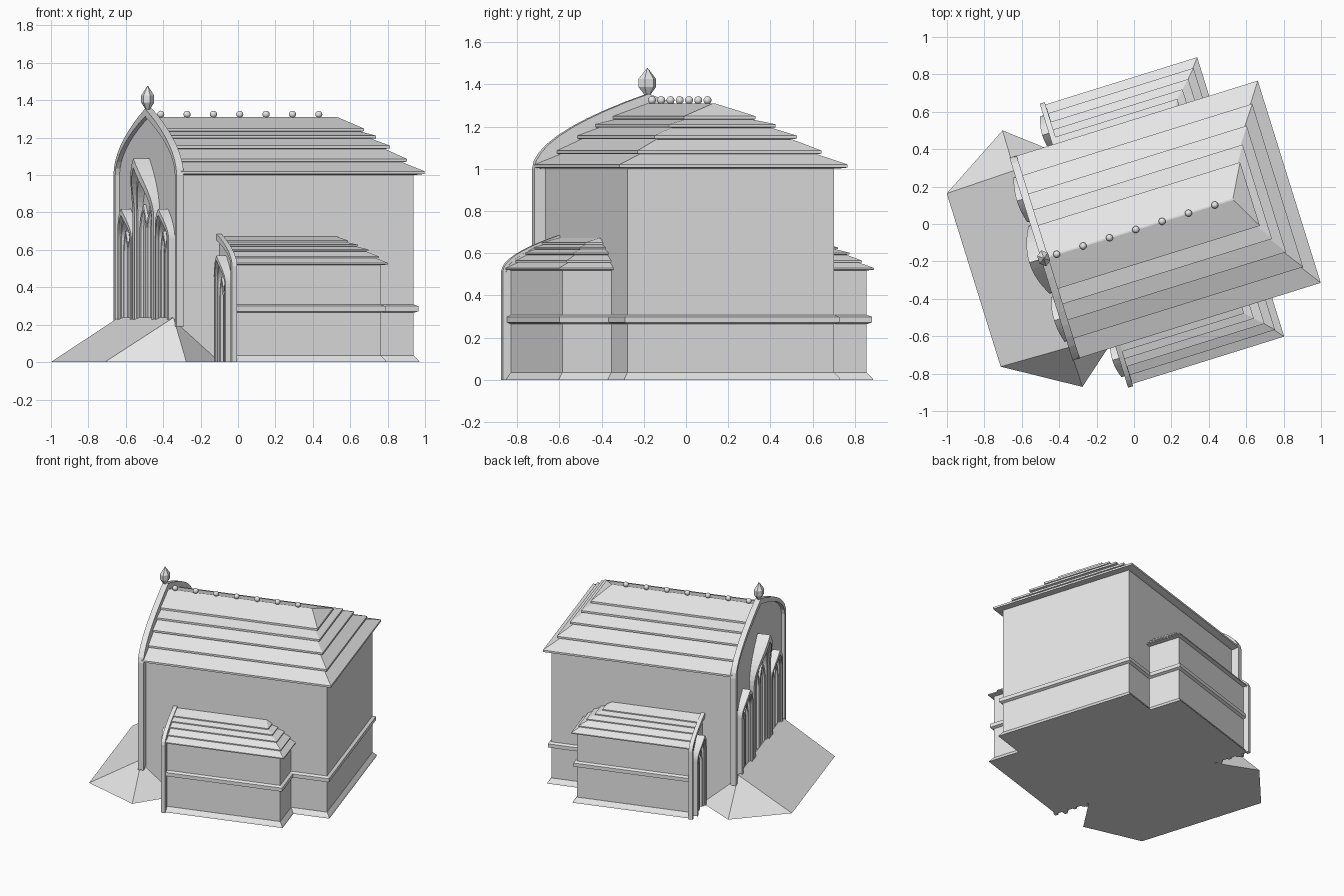
import bpy, bmesh, math
from mathutils import Matrix

if "Cube" in bpy.data.objects:
    bpy.data.objects.remove(bpy.data.objects["Cube"], do_unlink=True)

stone = bpy.data.materials.new("pale_stone")
stone.use_nodes = True
stone.diffuse_color = (0.8, 0.8, 0.8, 1)
stone.node_tree.nodes["Principled BSDF"].inputs["Base Color"].default_value = (0.8, 0.8, 0.8, 1)

# The building is drawn along its own axes, then turned in plan
PLACE = Matrix.Translation((0.009, -0.03, 0)) @ Matrix.Rotation(math.radians(17.3), 4, 'Z')


def finish(name, bm, smooth=False):
    bmesh.ops.recalc_face_normals(bm, faces=bm.faces)
    me = bpy.data.meshes.new(name)
    bm.to_mesh(me)
    bm.free()
    me.transform(PLACE)
    me.materials.append(stone)
    for p in me.polygons:
        p.use_smooth = smooth
    ob = bpy.data.objects.new(name, me)
    bpy.context.collection.objects.link(ob)
    return ob


def loft(name, x0, yc, rings):
    """Stack of rectangles (x end, half width, z) sharing a flat front at x0."""
    bm = bmesh.new()
    loops = []
    for x1, w, z in rings:
        loops.append([bm.verts.new(c) for c in ((x0, yc - w, z), (x1, yc - w, z),
                                                (x1, yc + w, z), (x0, yc + w, z))])
    for a, b in zip(loops, loops[1:]):
        for i in range(4):
            j = (i + 1) % 4
            bm.faces.new((a[i], a[j], b[j], b[i]))
    bm.faces.new(loops[0])
    bm.faces.new(loops[-1])
    return finish(name, bm)


def arch_points(yc, w, bottom, spring, apex, n=9):
    """Pointed arch outline from one foot over the apex to the other."""
    half = [(w, bottom)]
    for i in range(n):
        s = i / n
        half.append((w * (1 - s ** 1.85), spring + (apex - spring) * s))
    pts = half + [(0, apex)] + [(-y, z) for y, z in reversed(half)]
    return [(yc + y, z) for y, z in pts]


def arch_band(name, yc, w, bottom, spring, apex, t, front, back, bow=0):
    """Arched moulding of thickness t whose face can bow forward at the middle."""
    bm = bmesh.new()
    outer = arch_points(yc, w, bottom, spring, apex)
    inner = arch_points(yc, w - t, bottom, spring, apex - 1.3 * t)
    rows = []
    for (yo, zo), (yi, zi) in zip(outer, inner):
        x = front - bow * (1 - ((yo - yc) / w) ** 2)
        rows.append([bm.verts.new(c) for c in ((x, yo, zo), (back, yo, zo),
                                               (back, yi, zi), (x, yi, zi))])
    for a, b in zip(rows, rows[1:]):
        for i in range(4):
            j = (i + 1) % 4
            bm.faces.new((a[i], a[j], b[j], b[i]))
    bm.faces.new(rows[0])
    bm.faces.new(rows[-1])
    return finish(name, bm)


def arch_panel(name, yc, w, bottom, spring, apex, front, back):
    """Solid wall panel with a pointed arch outline."""
    bm = bmesh.new()
    pts = arch_points(yc, w, bottom, spring, apex)
    a = [bm.verts.new((front, y, z)) for y, z in pts]
    b = [bm.verts.new((back, y, z)) for y, z in pts]
    bm.faces.new(a)
    bm.faces.new(b)
    for i in range(len(a)):
        j = (i + 1) % len(a)
        bm.faces.new((a[i], a[j], b[j], b[i]))
    return finish(name, bm)


def tiered_roof(name, x0, yc, tiers, ridge, lip, tuck, under):
    """Overlapping hipped courses, each (x end, half width, z)."""
    for i, (x1, w, z) in enumerate(tiers):
        last = i == len(tiers) - 1
        if last:
            top = ridge
        else:
            nx, nw, nz = tiers[i + 1]
            top = (nx - tuck, nw - tuck, nz + lip * 0.3)
        loft(f"{name}_course_{i + 1}", x0, yc,
             [(x1 - under, w - under, z - lip * 0.4), (x1, w, z), (x1, w, z + lip), top])


def trims(name, x0, x1, yc, w):
    """Flared plinth and string course around sides and back."""
    loft(name + "_plinth", x0, yc, [(x1 + 0.025, w + 0.025, 0), (x1 + 0.02, w + 0.02, 0.01),
                                    (x1 + 0.001, w + 0.001, 0.035)])
    loft(name + "_string_course", x0, yc,
         [(x1, w, 0.264), (x1 + 0.02, w + 0.02, 0.272),
          (x1 + 0.02, w + 0.02, 0.299), (x1, w, 0.308)])


def window(name, yc, w, bottom, spring, apex, wall, bow, t):
    """Bowed outer moulding, inner arch, paired lancets and mullion."""
    arch_band(name + "_hood", yc, w, bottom, spring, apex, t, wall - 0.035, wall, bow)
    arch_band(name + "_inner_arch", yc, w - t, bottom, spring, apex - 1.3 * t,
              t * 0.6, wall - 0.025, wall, bow * 0.5)
    half = (w - 1.6 * t) / 2
    for s in (-1, 1):
        arch_band(f"{name}_lancet_{'left' if s > 0 else 'right'}", yc + s * half, half, bottom,
                  spring - 0.08, spring + half, half * 0.35, wall - 0.015, wall)


# Main hall
loft("hall_walls", -0.495, 0, [(0.815, 0.512, 0), (0.815, 0.512, 1.005)])
trims("hall", -0.25, 0.815, 0, 0.512)
tiered_roof("hall_roof", -0.505, 0,
            [(0.86, 0.566, 1.006), (0.795, 0.457, 1.072), (0.732, 0.354, 1.143),
             (0.681, 0.264, 1.197), (0.64, 0.178, 1.235)],
            (0.546, 0.004, 1.31), 0.014, 0.035, 0.04)

# Front gable, its frame and three windows
arch_panel("gable_wall", 0, 0.55, 0.2, 1.0, 1.33, -0.506, -0.49)
arch_band("gable_frame", 0, 0.568, 0.19, 1.0, 1.355, 0.032, -0.53, -0.49)
window("centre_window", 0, 0.19, 0.2, 0.78, 1.09, -0.506, 0.055, 0.04)
for side, s in (("left", 1), ("right", -1)):
    window(side + "_window", s * 0.335, 0.125, 0.2, 0.66, 0.82, -0.506, 0.02, 0.026)

# Side wings, tucked into the hall walls
for side, s in (("left", 1), ("right", -1)):
    yc = s * 0.515
    loft(side + "_wing_walls", -0.265, yc, [(0.555, 0.24, 0), (0.555, 0.24, 0.52)])
    trims(side + "_wing", -0.265, 0.555, yc, 0.24)
    tiered_roof(side + "_wing_roof", -0.27, yc,
                [(0.588, 0.267, 0.522), (0.552, 0.218, 0.557), (0.508, 0.17, 0.594),
                 (0.462, 0.127, 0.62), (0.42, 0.086, 0.642)],
                (0.38, 0.004, 0.672), 0.008, 0.02, 0.025)
    arch_panel(side + "_wing_gable", yc, 0.265, 0, 0.51, 0.672, -0.272, -0.26)
    arch_band(side + "_wing_frame", yc, 0.28, 0, 0.515, 0.685, 0.026, -0.29, -0.262)
    window(side + "_wing_window", s * 0.63, 0.1, 0, 0.42, 0.57, -0.272, 0.02, 0.02)

# Entrance ramp
bm = bmesh.new()
for s in (1, -1):
    for x, y, z in ((-0.907, 0.485, 0), (-0.522, 0.718, 0), (-0.27, 0.511, 0), (-0.525, 0.495, 0.238)):
        bm.verts.new((x, s * y, z))
bmesh.ops.convex_hull(bm, input=bm.verts)
bmesh.ops.dissolve_limit(bm, angle_limit=0.01, verts=bm.verts, edges=bm.edges)
finish("entrance_ramp", bm)

# Ridge balls
for i in range(7):
    bm = bmesh.new()
    bmesh.ops.create_uvsphere(bm, u_segments=14, v_segments=10, radius=0.019,
                              matrix=Matrix.Translation((-0.442 + i * 0.1475, 0, 1.325)))
    finish(f"ridge_ball_{i + 1}", bm, smooth=True)

# Faceted finial on the gable peak
bm = bmesh.new()
rings = []
for r, z in ((0.018, 1.32), (0.014, 1.35), (0.044, 1.388), (0.044, 1.425), (0.002, 1.477)):
    rings.append([bm.verts.new((-0.515 + 0.78 * r * math.cos(k * math.pi / 3 + math.pi / 6),
                                r * math.sin(k * math.pi / 3 + math.pi / 6), z)) for k in range(6)])
for a, b in zip(rings, rings[1:]):
    for k in range(6):
        m = (k + 1) % 6
        bm.faces.new((a[k], a[m], b[m], b[k]))
bm.faces.new(rings[0])
bm.faces.new(rings[-1])
finish("gable_finial", bm)
